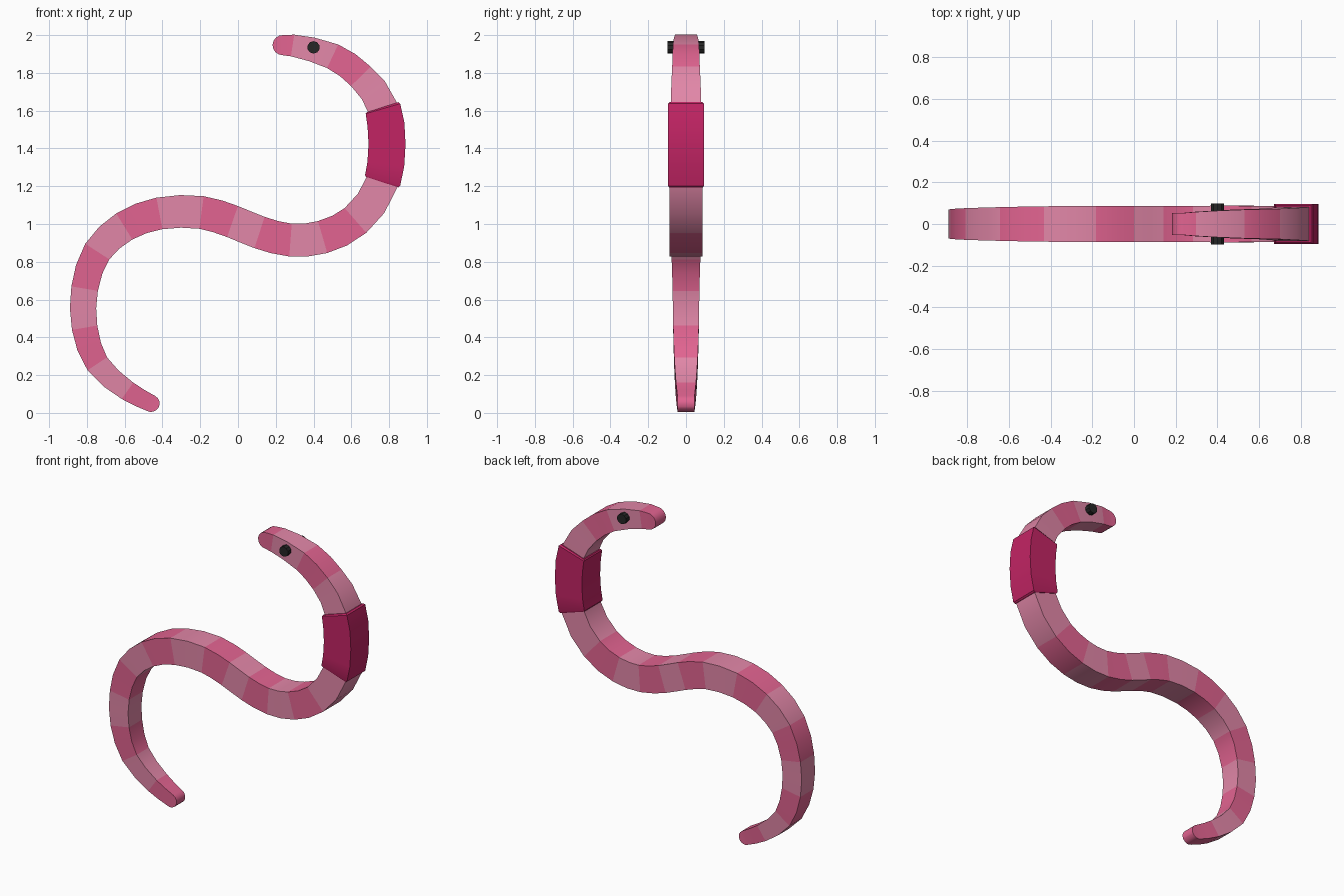
import bpy, bmesh, math
from mathutils import Vector

if "Cube" in bpy.data.objects:
    bpy.data.objects.remove(bpy.data.objects["Cube"])


def material(name, rgb):
    m = bpy.data.materials.new(name)
    lin = [((c / 255 + 0.055) / 1.055) ** 2.4 for c in rgb]
    m.diffuse_color = (*lin, 1)
    m.use_nodes = True
    m.node_tree.nodes["Principled BSDF"].inputs["Base Color"].default_value = m.diffuse_color
    return m


DARK = material("dark pink", (226, 100, 145))
LIGHT = material("light pink", (226, 135, 168))
SADDLE = material("crimson", (194, 36, 100))
BLACK = material("black", (38, 38, 38))

# Band boundaries along the spine, tail to head: x, z, half thickness
SPINE = [(-.46, .05, .045), (-.585, .117, .053), (-.745, .26, .062), (-.812, .451, .068),
         (-.812, .658, .071), (-.745, .854, .076), (-.602, .987, .081), (-.416, 1.056, .085),
         (-.193, 1.061, .087), (-.029, 1.013, .087), (.114, .955, .087), (.278, .915, .087),
         (.448, .931, .088), (.622, 1.019, .087), (.764, 1.225, .086), (.766, 1.615, .081),
         (.65, 1.782, .073), (.501, 1.888, .069), (.289, 1.945, .058), (.236, 1.947, .053)]
PTS = [Vector(p) for p in SPINE]


def spine(i, t):
    """Smooth point between boundary i and i + 1."""
    p1, p2 = PTS[i], PTS[i + 1]
    p0 = PTS[i - 1] if i else 2 * p1 - p2
    p3 = PTS[i + 2] if i + 2 < len(PTS) else 2 * p2 - p1

    # non-uniform knots keep the curve even where bands differ in length
    def gap(a, b):
        return math.sqrt((b.xy - a.xy).length)
    k1 = gap(p0, p1)
    k2 = k1 + gap(p1, p2)
    k3 = k2 + gap(p2, p3)
    k = k1 + (k2 - k1) * t

    def mix(a, b, ka, kb):
        return a + (b - a) * ((k - ka) / (kb - ka))
    a1, a2, a3 = mix(p0, p1, 0, k1), mix(p1, p2, k1, k2), mix(p2, p3, k2, k3)
    return mix(mix(a1, a2, 0, k2), mix(a2, a3, k1, k3), k1, k2)


def station(i, t):
    p = spine(i, t)
    d = (spine(i, t + .01) - spine(i, t - .01)).xy.normalized()
    return p.xy, d, p.z


def tube(name, rings, mats):
    """Square tube through rings of (centre, direction, half height, half width, material)."""
    bm = bmesh.new()
    loops = []
    for c, d, h, w, _ in rings:
        n = Vector((-d.y, d.x))
        loops.append([bm.verts.new((c.x + n.x * h * a, w * b, c.y + n.y * h * a))
                      for a, b in ((1, 1), (1, -1), (-1, -1), (-1, 1))])
    for ring, a, b in zip(rings, loops, loops[1:]):
        for k in range(4):
            f = bm.faces.new((a[k], a[k - 1], b[k - 1], b[k]))
            f.material_index = ring[4]
    for end, r in ((loops[0], rings[0]), (loops[-1], rings[-1])):
        bm.faces.new(end).material_index = r[4]
    bmesh.ops.recalc_face_normals(bm, faces=bm.faces[:])
    me = bpy.data.meshes.new(name)
    bm.to_mesh(me)
    bm.free()
    for m in mats:
        me.materials.append(m)
    me.shade_smooth()
    me.set_sharp_from_angle(angle=math.radians(35))
    ob = bpy.data.objects.new(name, me)
    bpy.context.collection.objects.link(ob)
    return ob


def round_end(c, d, r, sign):
    """Rings of a half-round end, rounded only in the front view."""
    out = []
    for k in range(1, 5):
        a = math.radians(22 * k)
        out.append((c + d * sign * r * math.sin(a), d, r * math.cos(a), r, 0))
    return out


# Banded body with rounded tail and head
last = len(PTS) - 2
rings = []
for i in range(last + 1):
    steps = 4 if i == 14 else 1 if i == last else 2
    for s in range(steps):
        c, d, r = station(i, s / steps)
        rings.append((c, d, r, r, i % 2))
c, d, r = station(last, 1)
rings.append((c, d, r, r, 0))
tail = round_end(rings[0][0], rings[0][1], rings[0][2], -1)[::-1]
tube("body", tail + rings + round_end(c, d, r, 1), [DARK, LIGHT])

# Thick band around the body, with a narrow chamfer at each end
band = []
for t, h in ((-.01, .09), (.015, .097), (.25, .098), (.5, .098), (.75, .098), (.985, .095), (1.01, .088)):
    c, d, _ = station(14, t)
    band.append((c, d, h, min(h, .095), 0))
tube("saddle_band", band, [SADDLE])

# Eyes on both sides of the head
for name, side in (("front_eye", -1), ("back_eye", 1)):
    bpy.ops.mesh.primitive_cylinder_add(vertices=10, radius=.033, depth=.05,
                                        location=(.4, side * .073, 1.935),
                                        rotation=(math.pi / 2, 0, 0))
    eye = bpy.context.object
    eye.name = name
    eye.data.materials.append(BLACK)
